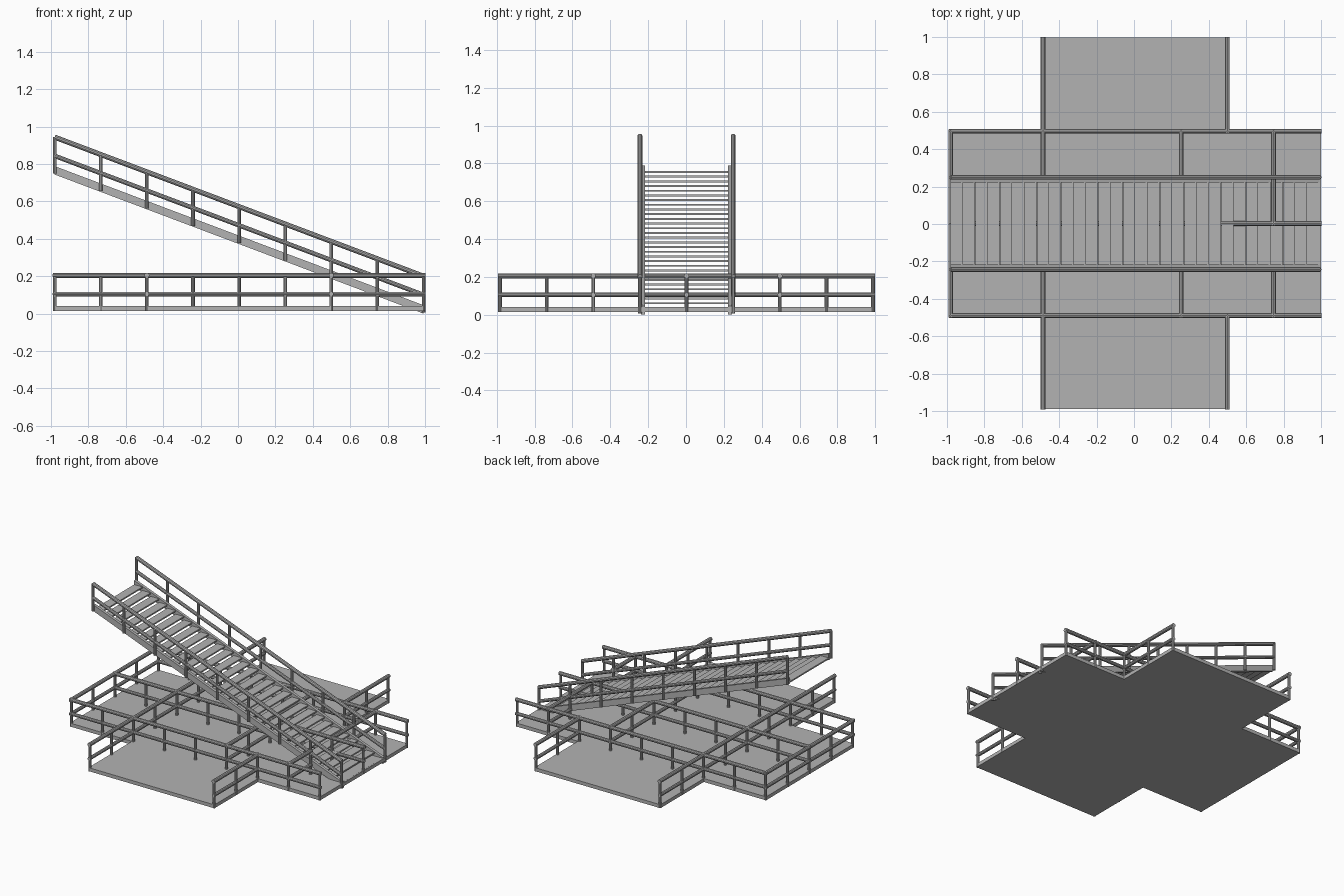
import bpy, bmesh
from mathutils import Vector

cube = bpy.data.objects.get("Cube")
if cube:
    bpy.data.objects.remove(cube, do_unlink=True)

steel = bpy.data.materials.new("grey_steel")
steel.use_nodes = True
GREY = (0.45, 0.45, 0.45, 1)
steel.diffuse_color = GREY
steel.node_tree.nodes["Principled BSDF"].inputs["Base Color"].default_value = GREY

PITCH, RAIL_R, POST_R = 0.2465, 0.0135, 0.010
SLAB_LOW, SLAB_TOP = 0.015, 0.04
TOP_RAIL, MID_RAIL = 0.205, 0.105
SLOPE, FOOT, HEAD = 0.377, 0.993, -0.98


def grid(i, j, z=0.0):
    """Point on the post grid, counted in bays from the centre."""
    return Vector((0.006 + i * PITCH, 0.003 + j * PITCH, z))


def finish(name, bm, smooth=False):
    bmesh.ops.recalc_face_normals(bm, faces=bm.faces)
    mesh = bpy.data.meshes.new(name)
    bm.to_mesh(mesh)
    bm.free()
    mesh.materials.append(steel)
    obj = bpy.data.objects.new(name, mesh)
    bpy.context.collection.objects.link(obj)
    if smooth:
        bpy.ops.object.select_all(action='DESELECT')
        obj.select_set(True)
        bpy.context.view_layer.objects.active = obj
        bpy.ops.object.shade_smooth_by_angle()


def tube(bm, a, b, radius):
    a, b = Vector(a), Vector(b)
    verts = bmesh.ops.create_cone(bm, cap_ends=True, segments=10, radius1=radius,
                                  radius2=radius, depth=(b - a).length)["verts"]
    turn = (b - a).to_track_quat('Z', 'Y')
    for v in verts:
        v.co = turn @ v.co + (a + b) / 2


def prism(bm, outline, offset):
    face = bm.faces.new([bm.verts.new(p) for p in outline])
    extruded = bmesh.ops.extrude_face_region(bm, geom=[face])["geom"]
    bmesh.ops.translate(bm, vec=offset,
                        verts=[v for v in extruded if isinstance(v, bmesh.types.BMVert)])


# Cross-shaped floor slab
quarter = [(4, 2), (2, 2), (2, 4)]
outline = (quarter + [(-i, j) for i, j in reversed(quarter)]
           + [(-i, -j) for i, j in quarter] + [(i, -j) for i, j in reversed(quarter)])
corners = []
for i, j in outline:
    p = grid(i, j, SLAB_LOW)
    p.x += 0.007 if i > 0 else -0.007
    p.y += 0.007 if j > 0 else -0.007
    corners.append(p)
bm = bmesh.new()
prism(bm, corners, (0, 0, SLAB_TOP - SLAB_LOW))
finish("floor_slab", bm)

# Floor railings, as runs between grid points
runs = [((-4, j), (4, j)) for j in (-2, 0, 2)]
runs += [((-4, -2), (-4, 2)), ((-2, -4), (-2, 4)), ((1, -2), (1, 2))]
runs += [((2, 2), (2, 4)), ((2, -4), (2, -2)), ((3, 0), (3, 2)), ((3, -2), (3, -1))]
rails, posts = bmesh.new(), bmesh.new()
nodes = set()
for (i0, j0), (i1, j1) in runs:
    for z in (TOP_RAIL, MID_RAIL):
        a, b = grid(i0, j0, z), grid(i1, j1, z)
        overlap = (b - a).normalized() * 0.010
        tube(rails, a - overlap, b + overlap, RAIL_R if z == TOP_RAIL else 0.012)
    nodes |= {(i, j) for i in range(i0, i1 + 1) for j in range(j0, j1 + 1)}
for i, j in sorted(nodes):
    tube(posts, grid(i, j, SLAB_LOW), grid(i, j, TOP_RAIL), POST_R)
finish("floor_rails", rails, True)
finish("floor_posts", posts, True)


def stair_base(x):
    return SLOPE * (FOOT - x)


# Stair stringers and handrails on both sides
stringers, rails, posts = bmesh.new(), bmesh.new(), bmesh.new()
for side in (-1, 1):
    profile = [(HEAD, 0), (FOOT, 0), (FOOT, 0.045), (HEAD, 0.045)]
    prism(stringers, [(x, side * 0.22 + 0.003, stair_base(x) + up) for x, up in profile],
          (0, side * 0.02, 0))
    y = grid(0, side).y
    for up, radius in ((0.2, RAIL_R), (0.1, 0.012)):
        tube(rails, (HEAD, y, stair_base(HEAD) + up), (FOOT, y, stair_base(FOOT) + up), radius)
    for i in range(-4, 5):
        x = grid(i, 0).x
        base = max(stair_base(x), 0)
        tube(posts, (x, y, base + 0.005), (x, y, base + 0.2), POST_R)
finish("stair_stringers", stringers)
finish("stair_rails", rails, True)
finish("stair_posts", posts, True)

# Thin open-riser treads
bm = bmesh.new()
COUNT = 30
step = (FOOT - HEAD) / COUNT
for n in range(COUNT):
    x0 = HEAD + n * step
    x1 = x0 + step - 0.001
    z = stair_base((x0 + x1) / 2) + 0.018
    prism(bm, [(x0, -0.218, z), (x1, -0.218, z), (x1, 0.224, z), (x0, 0.224, z)], (0, 0, 0.010))
finish("stair_treads", bm)
